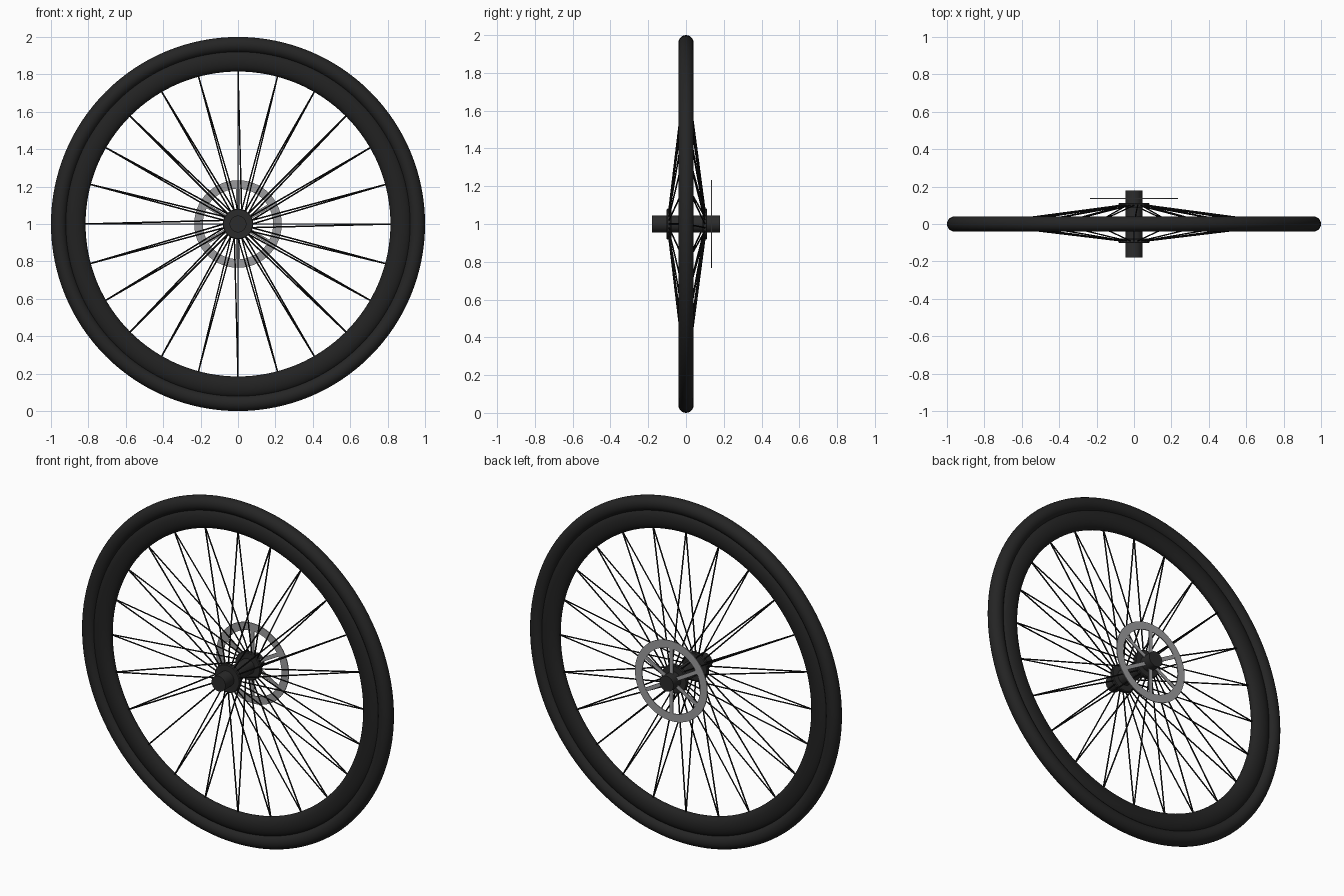
import bpy, bmesh, math
from mathutils import Vector

if "Cube" in bpy.data.objects:
    bpy.data.objects.remove(bpy.data.objects["Cube"], do_unlink=True)

CENTRE = Vector((0, 0, 1))


def material(name, rgb):
    mat = bpy.data.materials.new(name)
    mat.use_nodes = True
    mat.diffuse_color = (*rgb, 1)
    mat.node_tree.nodes["Principled BSDF"].inputs["Base Color"].default_value = (*rgb, 1)
    return mat


RUBBER = material("tyre black", (0.018, 0.018, 0.018))
RIM = material("rim black", (0.016, 0.016, 0.016))
HUB = material("hub black", (0.024, 0.024, 0.024))
SPOKE = material("spoke black", (0.008, 0.008, 0.008))
STEEL = material("brake steel", (0.33, 0.33, 0.34))


def polar(radius, angle, y):
    """Point on the wheel at a radius, angle and depth."""
    return Vector((radius * math.cos(angle), y, radius * math.sin(angle)))


def finish(name, bm, mat):
    bmesh.ops.recalc_face_normals(bm, faces=bm.faces)
    mesh = bpy.data.meshes.new(name)
    bm.to_mesh(mesh)
    bm.free()
    obj = bpy.data.objects.new(name, mesh)
    obj.location = CENTRE
    bpy.context.collection.objects.link(obj)
    mesh.materials.append(mat)
    bpy.ops.object.select_all(action="DESELECT")
    obj.select_set(True)
    bpy.context.view_layer.objects.active = obj
    bpy.ops.object.shade_smooth_by_angle(angle=math.radians(40))
    return obj


def lathe(name, profile, mat, segments, closed=True):
    """Spin (radius, y) points about the axle; an open profile gets flat caps."""
    bm = bmesh.new()
    rings = [[bm.verts.new(polar(r, math.tau * i / segments, y)) for r, y in profile]
             for i in range(segments)]
    count = len(profile)
    for i in range(segments):
        a, b = rings[i], rings[(i + 1) % segments]
        for j in range(count if closed else count - 1):
            k = (j + 1) % count
            bm.faces.new((a[j], b[j], b[k], a[k]))
    if not closed:
        for j in (0, count - 1):
            bm.faces.new([ring[j] for ring in rings])
    return finish(name, bm, mat)


def oval(radius, half_height, half_width, steps):
    return [(radius + half_height * math.cos(math.tau * i / steps),
             half_width * math.sin(math.tau * i / steps)) for i in range(steps)]


def add_rod(bm, start, end, radius, sides=6):
    axis = end - start
    turn = axis.to_track_quat("Z", "Y").to_matrix().to_4x4()
    turn.translation = (start + end) / 2
    bmesh.ops.create_cone(bm, cap_ends=True, segments=sides, radius1=radius,
                          radius2=radius, depth=axis.length, matrix=turn)


# Tyre and deep rim
lathe("tyre", oval(0.958, 0.042, 0.041, 20), RUBBER, 128)
lathe("rim", oval(0.872, 0.057, 0.035, 20), RIM, 128)

# Axle barrel and spoke flanges
lathe("axle", [(0.045, -0.18), (0.045, 0.18)], HUB, 32, closed=False)
for name, y in (("front_flange", -0.09), ("back_flange", 0.1)):
    lathe(name, [(0.078, y - 0.012), (0.082, y - 0.008), (0.082, y + 0.008),
                 (0.078, y + 0.012)], HUB, 32, closed=False)

# Paired spokes, one to each flange
bm = bmesh.new()
SPOKES = 24
for i in range(SPOKES):
    angle = math.tau * i / SPOKES
    rim_point = polar(0.825, angle, 0)
    add_rod(bm, polar(0.075, angle, -0.09), rim_point, 0.004)
    add_rod(bm, polar(0.075, angle - math.radians(15), 0.1), rim_point, 0.004)
finish("spokes", bm, SPOKE)

# Brake disc ring
lathe("brake_disc", [(0.188, 0.133), (0.234, 0.133), (0.234, 0.138), (0.188, 0.138)],
      STEEL, 64)

# Brake disc arms
bm = bmesh.new()
for i in range(6):
    angle = math.radians(30 + 60 * i)
    side = polar(0.011, angle + math.pi / 2, 0)
    corners = [polar(r, angle, 0.1335) + side * s
               for r, s in ((0.04, -1), (0.195, -1), (0.195, 1), (0.04, 1))]
    face = bm.faces.new([bm.verts.new(c) for c in corners])
    top = bmesh.ops.extrude_face_region(bm, geom=[face], use_keep_orig=True)
    bmesh.ops.translate(bm, vec=(0, 0.004, 0),
                        verts=[v for v in top["geom"] if isinstance(v, bmesh.types.BMVert)])
finish("brake_disc_arms", bm, STEEL)
